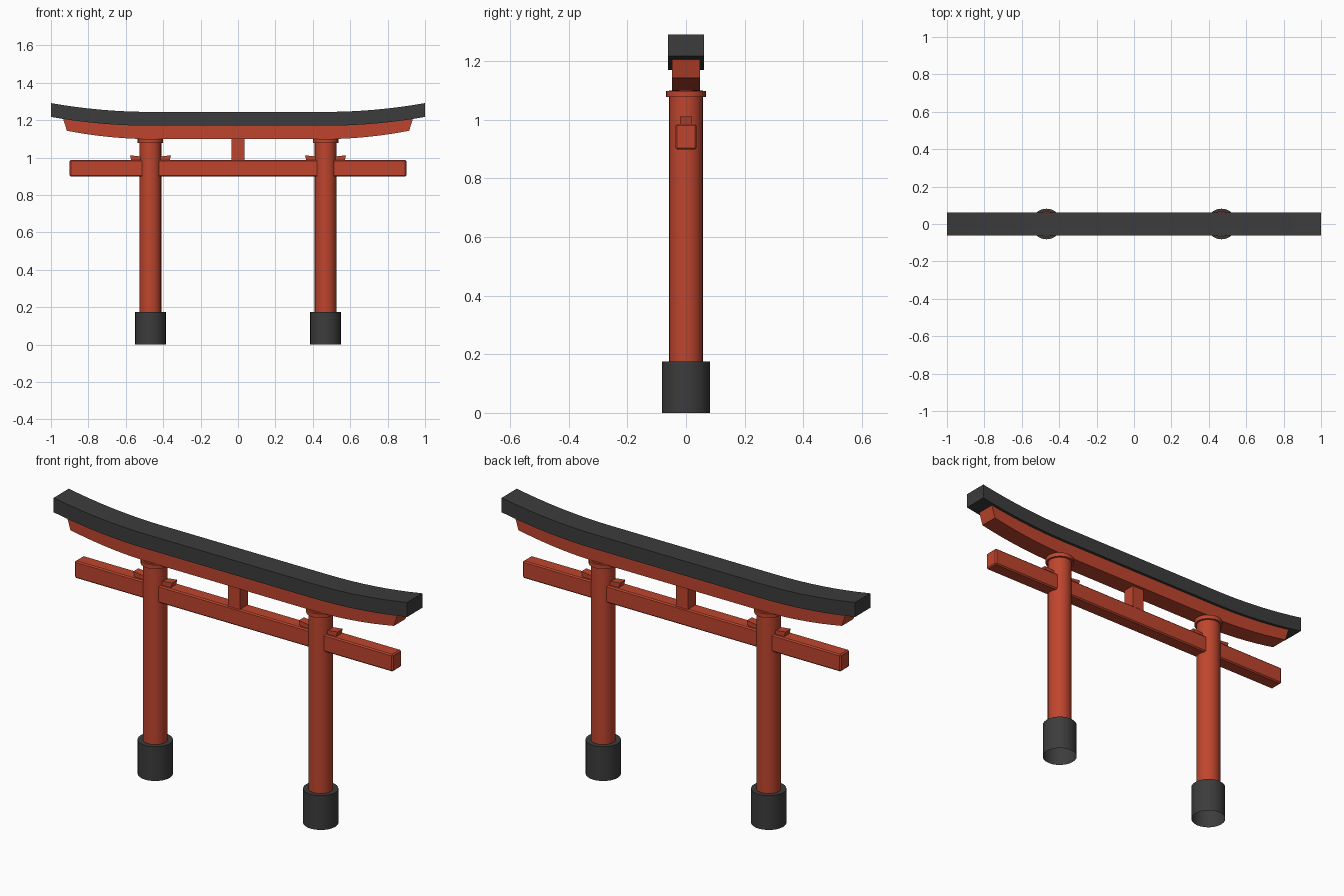
import bpy, bmesh, math

if "Cube" in bpy.data.objects:
    bpy.data.objects.remove(bpy.data.objects["Cube"])

def material(name, col):
    m = bpy.data.materials.new(name)
    m.diffuse_color = (*col, 1)
    m.use_nodes = True
    m.node_tree.nodes["Principled BSDF"].inputs["Base Color"].default_value = m.diffuse_color
    return m

RED = material("vermilion", (0.52, 0.06, 0.027))
BLACK = material("charcoal", (0.045, 0.045, 0.045))

def finish(name, bm, mat, smooth=False):
    bmesh.ops.recalc_face_normals(bm, faces=bm.faces)
    me = bpy.data.meshes.new(name)
    bm.to_mesh(me)
    bm.free()
    ob = bpy.data.objects.new(name, me)
    bpy.context.collection.objects.link(ob)
    me.materials.append(mat)
    if smooth:
        bpy.ops.object.select_all(action='DESELECT')
        ob.select_set(True)
        bpy.context.view_layer.objects.active = ob
        bpy.ops.object.shade_smooth_by_angle(angle=math.radians(35))
    return ob

def prism(name, profile, half_depth, mat, smooth=False):
    """Extrude an (x, z) outline along y."""
    bm = bmesh.new()
    face = bm.faces.new([bm.verts.new((x, -half_depth, z)) for x, z in profile])
    new = bmesh.ops.extrude_face_region(bm, geom=[face])["geom"]
    verts = [v for v in new if isinstance(v, bmesh.types.BMVert)]
    bmesh.ops.translate(bm, verts=verts, vec=(0, 2 * half_depth, 0))
    return finish(name, bm, mat, smooth)

def box(name, hx, hy, z0, z1, mat):
    return prism(name, [(-hx, z0), (hx, z0), (hx, z1), (-hx, z1)], hy, mat)

def cylinder(name, x, r, z0, z1, mat, sides=24, open_bottom=False):
    bm = bmesh.new()
    bmesh.ops.create_cone(bm, cap_ends=True, segments=sides,
                          radius1=r, radius2=r, depth=z1 - z0)
    bmesh.ops.translate(bm, verts=bm.verts, vec=(x, 0, (z0 + z1) / 2))
    if open_bottom:
        low = [f for f in bm.faces if all(v.co.z < z0 + 1e-4 for v in f.verts)]
        bmesh.ops.delete(bm, geom=low, context='FACES_ONLY')
    return finish(name, bm, mat, True)

def curved_beam(name, top_x, bottom_x, flat_x, z0, z1, rise, hy, mat):
    """Beam that is straight in the middle and sweeps up at both ends."""
    n = 8
    def edge(end, z):
        half = [(flat_x + (end - flat_x) * i / n, z + rise * (i / n) ** 2)
                for i in range(n + 1)]
        return [(-x, h) for x, h in reversed(half)] + half
    outline = edge(bottom_x, z0) + edge(top_x, z1)[::-1]
    return prism(name, outline, hy, mat, True)

# Top lintel and the red beam below it
curved_beam("top_lintel", 1.0, 1.0, 0.47, 1.17, 1.244, 0.047, 0.061, BLACK)
curved_beam("under_lintel", 0.938, 0.915, 0.45, 1.098, 1.172, 0.045, 0.047, RED)

# Tie beam with slightly chamfered edges, and the centre strut
tie = box("tie_beam", 0.9, 0.036, 0.898, 0.986, RED)
bev = tie.modifiers.new("chamfer", 'BEVEL')
bev.width = 0.006
bev.segments = 1
box("centre_strut", 0.034, 0.032, 0.98, 1.105, RED)

# Posts with base sleeves, collars and wedges
for side, s in (("left", -1), ("right", 1)):
    x = s * 0.468
    cylinder(side + "_post", x, 0.058, 0.17, 1.1, RED)
    cylinder(side + "_base_sleeve", x, 0.082, 0, 0.175, BLACK, open_bottom=True)
    cylinder(side + "_collar", x, 0.068, 1.077, 1.098, RED)
    for part, d in (("inner", -s), ("outer", s)):
        prism(f"{side}_{part}_wedge",
              [(x + d * 0.04, 0.98), (x + d * 0.102, 0.983),
               (x + d * 0.110, 1.012), (x + d * 0.04, 1.004)], 0.021, RED)
